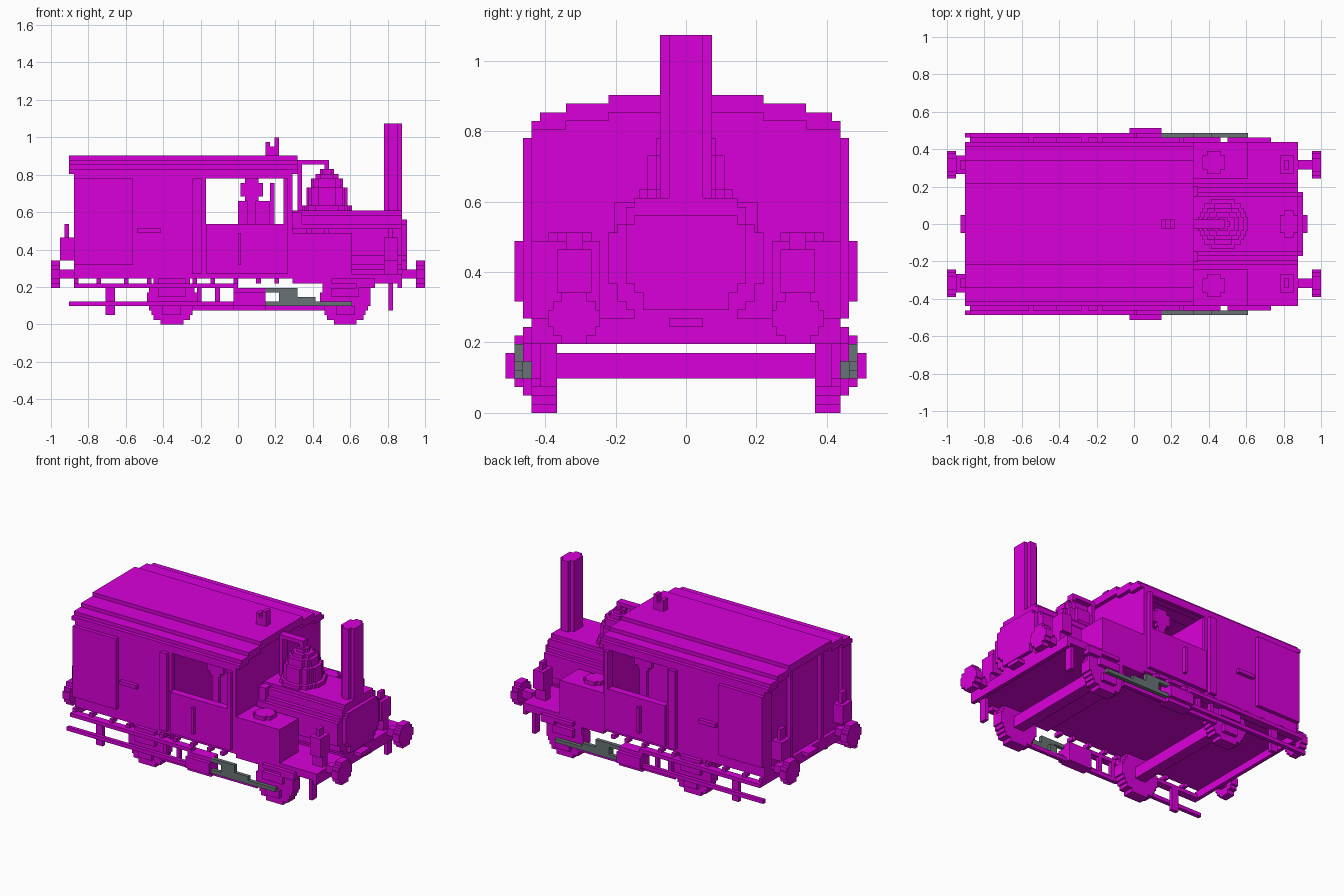
import bpy
import bmesh
from math import sqrt
from mathutils import Matrix

UNIT = 2 / 82  # one block of the model's grid

default = bpy.data.objects.get("Cube")
if default:
    bpy.data.objects.remove(default)


def make_material(name, color):
    mat = bpy.data.materials.new(name)
    mat.diffuse_color = color
    mat.use_nodes = True
    mat.node_tree.nodes["Principled BSDF"].inputs["Base Color"].default_value = color
    return mat


magenta = make_material("magenta_paint", (0.7, 0, 0.7, 1))
steel = make_material("grey_steel", (0.14, 0.17, 0.18, 1))


def build(name, boxes, material=magenta, mirror=False):
    """Join boxes, each given as x, y and z ranges, into one object."""
    bm = bmesh.new()
    for box in boxes:
        sides = [box]
        if mirror:
            x, y, z = box
            sides.append((x, (-y[1], -y[0]), z))
        for ranges in sides:
            size = [(b - a) * UNIT for a, b in ranges]
            middle = [(a + b) / 2 * UNIT for a, b in ranges]
            bmesh.ops.create_cube(bm, size=1, matrix=Matrix.Translation(middle) @ Matrix.Diagonal((*size, 1)))
    mesh = bpy.data.meshes.new(name)
    bm.to_mesh(mesh)
    bm.free()
    mesh.materials.append(material)
    obj = bpy.data.objects.new(name, mesh)
    bpy.context.collection.objects.link(obj)
    return obj


def block(name, x, y, z, material=magenta):
    return build(name, [(x, y, z)], material)


def pair(name, x, y, z, material=magenta):
    return build(name, [(x, y, z)], material, mirror=True)


def disc(axis, span, center, diameter):
    """Rows of boxes forming a stepped disc across the given axis."""
    rows = []
    radius = diameter / 2
    for row in range(diameter):
        low = row - radius
        half = round(2 * sqrt(radius ** 2 - (low + 0.5) ** 2)) / 2
        ranges = [(center[0] - half, center[0] + half), (center[1] + low, center[1] + low + 1)]
        ranges.insert("xyz".index(axis), span)
        rows.append(tuple(ranges))
    return rows


# Stepped roof shell, with gables filled in beneath it
roof, gables = [], []
steps = [(18, 17, 33, 34), (17, 14, 33, 35), (14, 9, 34, 36), (9, 0, 35, 37)]
for outer, inner, bottom, top in steps:
    roof.append(((-37, 13), (inner, outer), (bottom, top)))
    for x in ((-35, -34), (11, 12)):
        gables.append((x, (inner, outer), (32, bottom)))
build("roof", roof, mirror=True)
build("gables", gables, mirror=True)
build("roof_whistle", [((6, 7), (-1, 1), (37, 40)), ((8, 9), (-1, 1), (37, 41)),
                       ((7, 8), (-1, 1), (37, 39))])

# Body walls around the open cab doorway
build("side_walls", [
    ((-36, -7), (17, 18), (10, 33)),
    ((-7, 10), (17, 18), (10, 22)),
    ((-7, 10), (17, 18), (32, 33)),
    ((10, 12), (17, 18), (10, 33)),
], mirror=True)
block("rear_wall", x=(-35, -34), y=(-17, 17), z=(10, 32))
block("front_wall", x=(11, 12), y=(-17, 17), z=(10, 32))
block("cab_partition", x=(-9, -8), y=(-17, 17), z=(11, 33))
block("floor", x=(-36, 12), y=(-18, 18), z=(10, 11))

# Raised panels, posts and handles on the sides
pair("sliding_door", x=(-36, -23), y=(18, 19), z=(13, 32))
pair("door_post", x=(-10, -8), y=(18, 19), z=(11, 32))
pair("cab_door", x=(-7, 10), y=(18, 19), z=(11, 22))
pair("cab_front_post", x=(10, 11), y=(18, 19), z=(11, 32))
pair("door_handle", x=(-22, -17), y=(18, 19), z=(20, 21))
pair("cab_handle", x=(0, 0.7), y=(19, 20), z=(13, 20))
pair("rear_post", x=(-36, -35), y=(15, 17), z=(10, 33))
pair("rear_door_post", x=(-36, -35), y=(6, 7), z=(10, 34))

# Controls inside the cab
block("firebox", x=(0, 7), y=(-8, 8), z=(11, 27))
build("control_valves", disc("y", (13, 14), (3, 29.5), 5) + [((2, 4), (13, 14), (11, 27))], mirror=True)
block("control_lever", x=(7, 8), y=(-1, 1), z=(22, 31))

# Boiler with stepped sides, smokebox door and bands
boiler_steps = [(9, 15, 21), (8, 13, 22), (7, 12, 24), (6, 11, 25)]
build("boiler", [((12, 36), (-w, w), (low, high)) for w, low, high in boiler_steps])
build("smokebox_door", [
    ((36, 37), (-7, 7), (15, 22)),
    ((36, 37), (-6, 6), (14, 23)),
    ((36, 37), (-5, 5), (12, 23)),
])
block("boiler_band", x=(12, 14), y=(-8.3, 8.3), z=(21, 24.5))
build("chimney", [((32, 36), (-2, 2), (23, 44)), ((33, 35), (-3, 3), (23, 44))])

# Steam dome and its pipe
dome = []
for low, high, diameter in [(25, 26, 11), (26, 30, 9), (30, 32, 7), (32, 33, 5), (33, 34, 3)]:
    dome += disc("z", (low, high), (19.5, 0), diameter)
build("steam_dome", dome)
build("steam_pipe", [((13, 14), (-1, 1), (25, 36)), ((13, 20), (-1, 1), (35, 36)),
                     ((19, 20), (-1, 1), (33, 35))])

# Side tanks with filler caps
pair("side_tank", x=(12, 25), y=(10, 18), z=(11, 20))
build("filler_cap", disc("z", (20, 21), (17.5, 13.5), 5), mirror=True)

# Front platform, end beams, couplings and buffers
block("front_platform", x=(12, 36), y=(-18, 18), z=(9, 11))
for label, s in (("front", 1), ("rear", -1)):
    def along(a, b):
        return (a, b) if s > 0 else (-b, -a)
    block(label + "_beam", x=along(35, 36), y=(-18, 18), z=(8, 11))
    block(label + "_coupling", x=along(36, 38), y=(-2, 2), z=(10, 11))
    build(label + "_buffers",
          disc("x", along(39, 41), (13, 11), 6) + [(along(36, 39), (12, 14), (10, 12))], mirror=True)
build("front_lamps", [((32, 35), (11, 15), (14, 19)), ((32, 35), (12, 14), (11, 14)),
                      ((33, 34), (12, 14), (19, 21))], mirror=True)
build("rear_lamps", [((-39, -36), (11, 15), (14, 19)), ((-38, -37), (12, 14), (19, 22))], mirror=True)
pair("guard_iron", x=(33, 34), y=(15, 17), z=(3, 9))

# Wheels, axles, axle boxes and springs
for label, x in (("rear", -14.5), ("front", 23.5)):
    build(label + "_wheels", disc("y", (15, 18), (x, 5.5), 11), mirror=True)
    block(label + "_axle", x=(x - 1.5, x + 1.5), y=(-15, 15), z=(4, 7))
    build(label + "_axle_boxes", [
        ((x - 2, x + 2), (18, 19), (2, 4)),
        ((x - 3, x + 3), (18, 19), (6, 8)),
    ], mirror=True)
    build(label + "_springs", [((x - 5, x + 5), (17, 18), (8, 9)), ((x - 3, x + 3), (17, 19), (9, 10))],
          mirror=True)
build("front_frame", [((26, 28), (17, 18), (4, 7)), ((26, 29), (17, 18), (6, 9)),
                      ((26, 30), (17, 19), (8, 10))], mirror=True)

# Side rails, footboards and the brackets that carry them
pair("upper_rail", x=(-36, 0), y=(18, 20), z=(8, 9))
pair("footboard", x=(-37, 0), y=(19, 20), z=(4, 5))
brackets = [((x, x + 1), (17, 19), (9, 10)) for x in (-36, -31, -25, -20, -10, -6, -1, 4, 8)]
brackets += [((x, x + w), (18, 19), (4, 8)) for x, w in ((-29, 2), (-9, 1), (-5, 1))]
build("rail_brackets", brackets, mirror=True)
pair("rear_step_hanger", x=(-29, -27), y=(18, 19), z=(2, 4))
pair("lower_bar", x=(-10, 19), y=(18, 19), z=(3, 4))

# Cylinders and grey drive gear
build("cylinders", [((-1, 6), (17, 21), (4, 7)), ((-1, 6), (17, 20), (3, 8))], mirror=True)
build("drive_gear", [
    ((6, 13), (19, 20), (7, 8)),
    ((9, 13), (19, 20), (5, 7)),
    ((9, 11), (18, 19), (4, 6)),
    ((13, 17), (19, 20), (5, 6)),
    ((6, 25), (19, 20), (4, 5)),
], steel, mirror=True)
